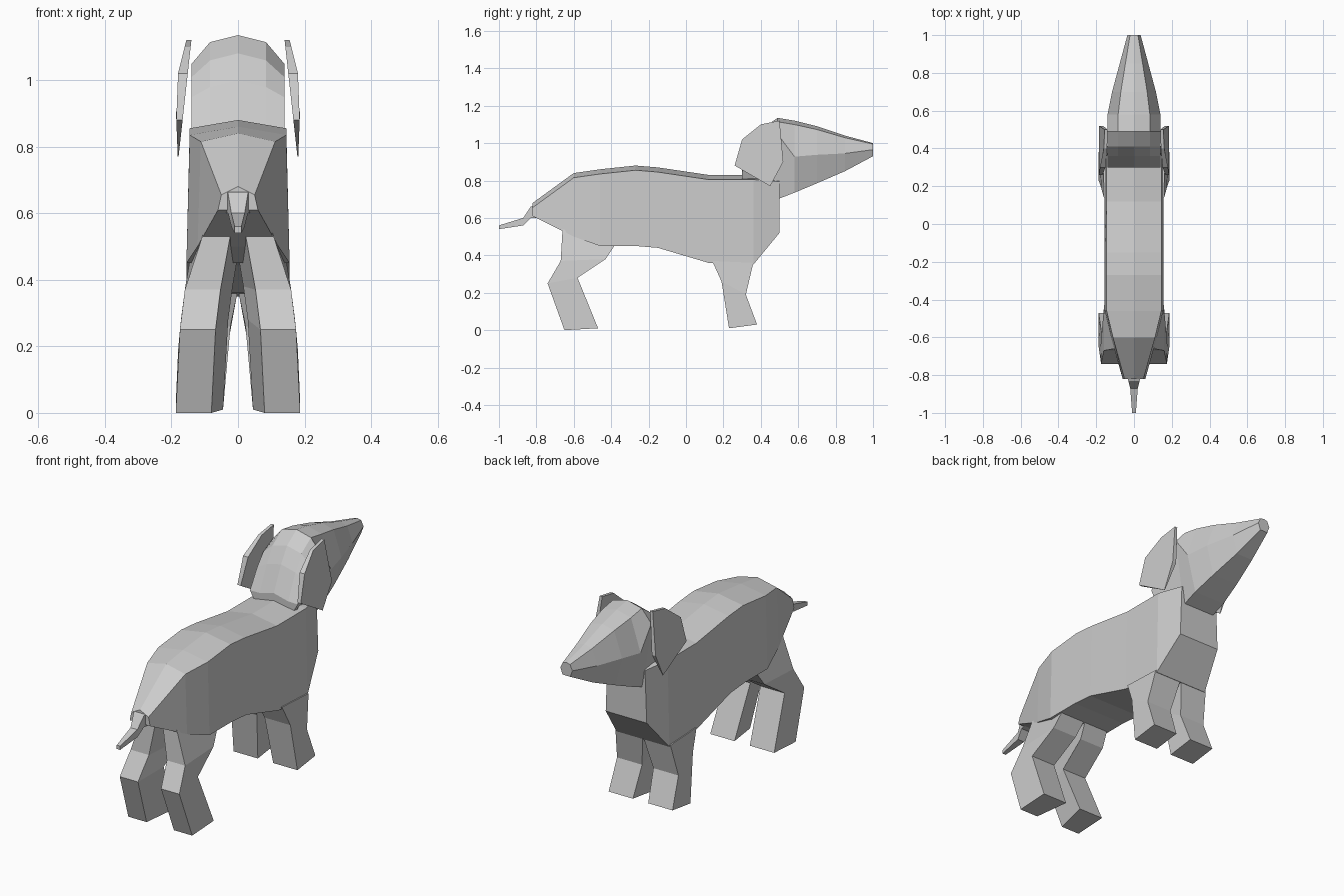
import bpy
import bmesh

cube = bpy.data.objects.get("Cube")
if cube:
    bpy.data.objects.remove(cube, do_unlink=True)

shade = (.6, .6, .6, 1)
grey = bpy.data.materials.new("plain grey")
grey.use_nodes = True
grey.diffuse_color = shade
grey.node_tree.nodes["Principled BSDF"].inputs["Base Color"].default_value = shade


def loft(name, rings, mirrored=False):
    """Skin a row of equal rings, cap both ends, optionally mirror across x."""
    bm = bmesh.new()
    loops = [[bm.verts.new(point) for point in ring] for ring in rings]
    for near, far in zip(loops, loops[1:]):
        for i in range(len(near)):
            bm.faces.new((near[i - 1], near[i], far[i], far[i - 1]))
    bm.faces.new(loops[0])
    bm.faces.new(loops[-1])
    bmesh.ops.recalc_face_normals(bm, faces=bm.faces)
    mesh = bpy.data.meshes.new(name)
    bm.to_mesh(mesh)
    bm.free()
    mesh.materials.append(grey)
    obj = bpy.data.objects.new(name, mesh)
    bpy.context.collection.objects.link(obj)
    if mirrored:
        modifier = obj.modifiers.new("Mirror", "MIRROR")
        modifier.use_mirror_merge = False


def symmetric(half):
    """Close a half ring that runs from the ridge down to the keel."""
    return half + [(-x, y, z) for x, y, z in reversed(half) if x > 0]


# Torso: ridged box that narrows towards the rump and the chest
def torso_ring(y, ridge, belly):
    rump_width = .05 + .28 * (y + .82)
    chest_width = .11 + .4 * (.5 - y)
    width = min(.145, rump_width, chest_width)
    shoulder = (width, y, ridge - .025)
    flank = (width + .01, y, belly)
    return symmetric([(0, y, ridge), shoulder, flank])


torso_profile = [(-.82, .68, .61), (-.6, .84, .5), (-.46, .86, .45),
                 (-.27, .88, .45), (-.15, .87, .44), (.12, .83, .36),
                 (.36, .83, .35), (.5, .82, .52)]
loft("torso", [torso_ring(*station) for station in torso_profile])


# Head and neck: wide skull with a bevelled brow, tapering to the muzzle
def head_ring(y, crown, jaw):
    width = min(.14, .035 + .27 * (1 - y))
    cheek_level = .8 if y < .5 else .5
    cheek = jaw + (crown - jaw) * cheek_level
    brow = (width * .6, y, crown - width * .15)
    chin = (width * .65, y, jaw)
    return symmetric([(0, y, crown), brow, (width, y, cheek), chin])


head_profile = [(.3, .87, .76), (.36, 1, .74), (.41, 1.08, .72),
                (.49, 1.135, .7), (.58, 1.12, .735), (.7, 1.09, .785),
                (.85, 1.04, .85), (1, 1, .93)]
loft("head", [head_ring(*station) for station in head_profile])


# Ears: hanging flaps, bulging outwards and thinning to the tip
def ear_inner(z):
    return .14 + .11 * (1.12 - z)


def ear_outer(z):
    drop = 1.12 - z
    return min(.155 + drop * .25, .195 - drop * .04)


ear_outline = [(.5, 1.12), (.4, 1.1), (.3, 1.02), (.26, .88), (.45, .77), (.52, .9)]
loft("ears", [[(side(z), y, z) for y, z in ear_outline]
              for side in (ear_inner, ear_outer)], mirrored=True)


# Legs: four-sided, splayed outwards towards the feet
def outer_x(z):
    return min(.187 - .2 * z * z, .11 + .6 * (.53 - z))


def leg_pair(name, back_edge, front_edge, back_gap, front_gap, pull):
    """Join a back and a front edge line; pull closes the gap higher up."""
    rings = []
    for (back_y, back_z), (front_y, front_z) in zip(back_edge, front_edge):
        back_inner = back_gap - pull * back_z ** 2
        front_inner = front_gap - pull * front_z ** 2
        rings.append([(back_inner, back_y, back_z),
                      (outer_x(back_z), back_y, back_z),
                      (outer_x(front_z), front_y, front_z),
                      (front_inner, front_y, front_z)])
    loft(name, rings, mirrored=True)


leg_pair("hind_legs",
         back_edge=[(-.66, .54), (-.67, .37), (-.74, .25), (-.65, 0)],
         front_edge=[(-.37, .47), (-.43, .38), (-.58, .28), (-.47, .01)],
         back_gap=.08, front_gap=.045, pull=.2)
leg_pair("front_legs",
         back_edge=[(.14, .37), (.19, .26), (.23, .01)],
         front_edge=[(.36, .36), (.34, .26), (.315, .18), (.38, .03)][::1][:1]
         + [(.32, .19), (.38, .03)],
         back_gap=.045, front_gap=.045, pull=.33)


# Tail: short tapering square rod
def tail_ring(y, z, size):
    corners = [(-size, -size), (size, -size), (size, size), (-size, size)]
    return [(x, y, z + rise) for x, rise in corners]


tail_path = [(-.78, .64, .04), (-.83, .63, .03), (-.87, .58, .02), (-1, .55, .01)]
loft("tail", [tail_ring(*station) for station in tail_path])
